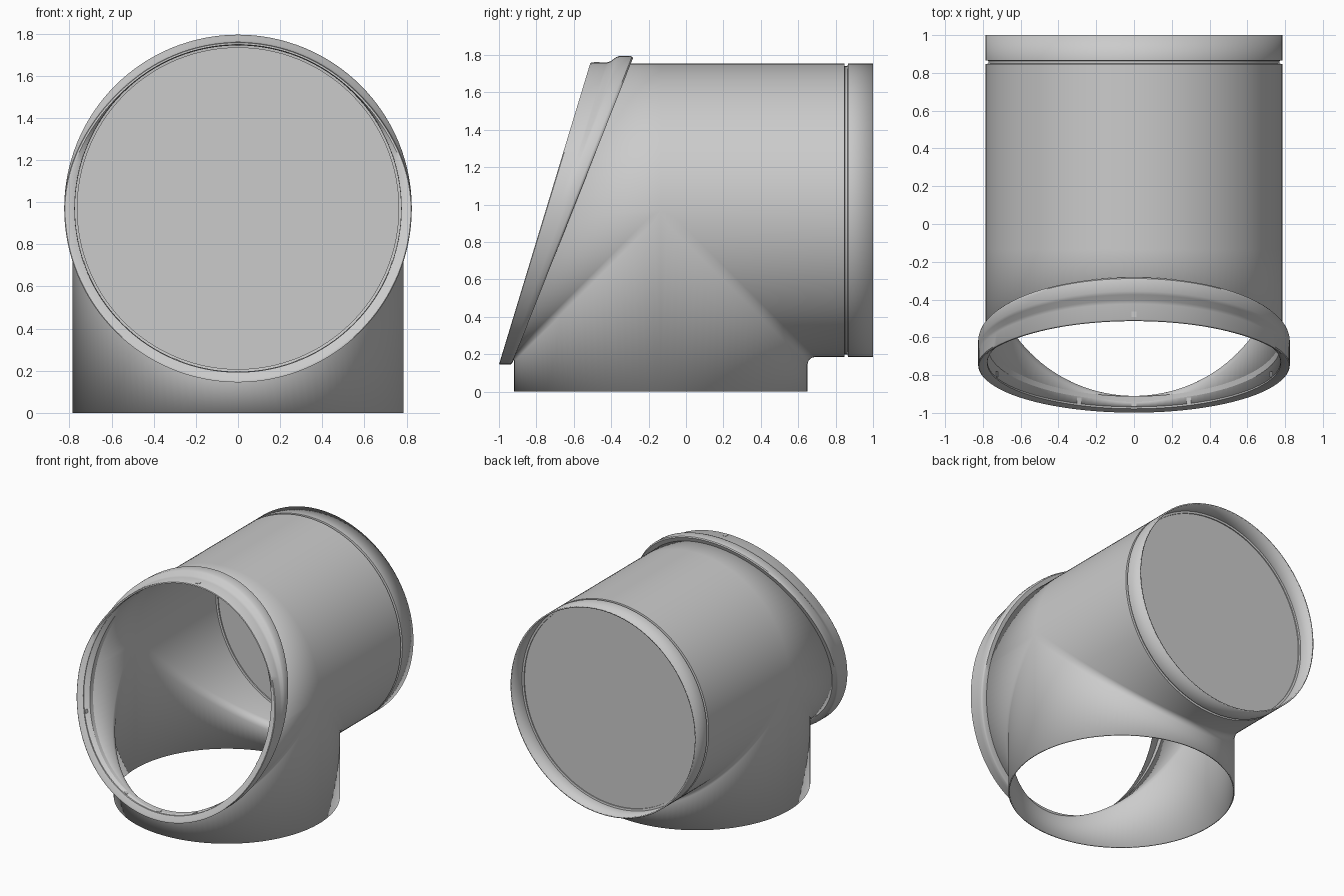
import bpy, bmesh, math
from mathutils import Vector, Matrix

cube = bpy.data.objects.get("Cube")
if cube:
    bpy.data.objects.remove(cube, do_unlink=True)

R, ZC, YC, N = 0.785, 0.97, -0.135, 128   # pipe radius, axis height, branch centre
RIM_R = 0.825

grey = bpy.data.materials.new("plain grey")
grey.use_nodes = True
grey.diffuse_color = (0.6, 0.6, 0.6, 1)
grey.node_tree.nodes["Principled BSDF"].inputs["Base Color"].default_value = (0.6, 0.6, 0.6, 1)


def front_y(z):
    return -1.0 + 0.303 * (z - 0.145)


def rim_back_y(z):
    return -0.93 + 0.396 * (z - 0.15)


def finish(name, bm, smooth=True):
    mesh = bpy.data.meshes.new(name)
    bm.to_mesh(mesh)
    bm.free()
    mesh.materials.append(grey)
    obj = bpy.data.objects.new(name, mesh)
    bpy.context.collection.objects.link(obj)
    if smooth:
        bpy.ops.object.select_all(action='DESELECT')
        obj.select_set(True)
        bpy.context.view_layer.objects.active = obj
        bpy.ops.object.shade_smooth_by_angle(angle=math.radians(35))
    return obj


def strip(bm, pa, pb):
    """Bridge two paths with the same number of points."""
    va, vb = [bm.verts.new(p) for p in pa], [bm.verts.new(p) for p in pb]
    for i in range(len(va) - 1):
        bm.faces.new((va[i], va[i + 1], vb[i + 1], vb[i]))


def around(a, r, y):
    """Point on the horizontal pipe, angle measured from the bottom."""
    return Vector((r * math.sin(a), y, ZC - r * math.cos(a)))


# Back end of the horizontal pipe: groove, then an open collar
BACK = [(1.0, R), (0.866, R), (0.864, 0.77), (0.849, 0.77), (0.847, R)]


def upper_path(a):
    start = front_y(ZC - R * math.cos(a)) + 0.02
    return ([around(a, r, y) for y, r in BACK]
            + [around(a, R, YC), around(a, R, start)])


def elbow(a, side, size):
    """Rounded corner from the horizontal pipe down to the branch mouth."""
    h = max(0.0, R * math.cos(a))
    f = min(size, h)
    x, pts = R * math.sin(a), []
    for k in range(6):
        t = math.radians(18 * k)
        pts.append(Vector((x, YC + side * (h + f * (1 - math.sin(t))),
                           ZC - h - f * (1 - math.cos(t)))))
    return pts + [Vector((x, YC + side * h, 0))]


def back_path(a):
    return [around(a, r, y) for y, r in BACK] + elbow(a, 1, 0.04)


def front_path(a):
    start = front_y(ZC - R * math.cos(a)) + 0.02
    return [around(a, R, start)] + elbow(a, -1, 0.025)


# Hollow tee: horizontal pipe mitred into the vertical branch
bm = bmesh.new()
for i in range(N):
    a, b = 2 * math.pi * i / N, 2 * math.pi * (i + 1) / N
    if math.cos((a + b) / 2) < 0:
        strip(bm, upper_path(a), upper_path(b))
    else:
        strip(bm, back_path(a), back_path(b))
        strip(bm, front_path(a), front_path(b))
bmesh.ops.remove_doubles(bm, verts=bm.verts, dist=1e-5)
bmesh.ops.dissolve_degenerate(bm, edges=bm.edges, dist=1e-6)
bmesh.ops.recalc_face_normals(bm, faces=bm.faces)
top = max(bm.faces, key=lambda f: f.calc_center_median().z)
if top.normal.z < 0:
    bmesh.ops.reverse_faces(bm, faces=bm.faces)
tee = finish("tee_pipe", bm)
wall = tee.modifiers.new("wall", 'SOLIDIFY')
wall.thickness = 0.01
wall.offset = -1

# Slanted front rim, wide and stepped at the top, narrow at the bottom
bm = bmesh.new()


def rim_section(a):
    w = min(1.0, max(0.0, -math.cos(a) / 0.8))
    w = w * w * (3 - 2 * w)
    lip = RIM_R - 0.035 * w
    section = [(0, 0.778), (0, 0.815), (0.04, RIM_R - 0.003), (0.1, RIM_R),
               (0.35, RIM_R), (0.42, RIM_R - 0.007 * w), (0.52, lip + 0.006 * w),
               (0.6, lip), (0.97, lip), (1, lip - 0.004), (1, lip - 0.012),
               (0.9, 0.777), (0, 0.774), (0, 0.778)]
    pts = []
    for t, r in section:
        z = ZC - r * math.cos(a)
        pts.append(around(a, r, rim_back_y(z) * (1 - t) + front_y(z) * t))
    return pts


for i in range(N):
    strip(bm, rim_section(2 * math.pi * i / N), rim_section(2 * math.pi * (i + 1) / N))
bmesh.ops.remove_doubles(bm, verts=bm.verts, dist=1e-5)
bmesh.ops.recalc_face_normals(bm, faces=bm.faces)
finish("front_rim", bm)

# Flat closing disc inside the back collar
bm = bmesh.new()
bmesh.ops.create_cone(bm, cap_ends=True, segments=N, radius1=0.766, radius2=0.766, depth=0.012,
                      matrix=Matrix.Translation((0, 0.857, ZC)) @ Matrix.Rotation(math.pi / 2, 4, 'X'))
finish("back_disc", bm)

# Small locating tabs inside the rim
bm = bmesh.new()
for deg in (-70, -22, 0, 22, 70, 180):
    a = math.radians(deg)
    p = around(a, 0.782, front_y(ZC - 0.782 * math.cos(a)) + 0.035)
    bmesh.ops.create_cube(bm, size=1, matrix=Matrix.Translation(p) @ Matrix.Rotation(-a, 4, 'Y')
                          @ Matrix.Diagonal((0.025, 0.03, 0.02, 1)))
finish("rim_tabs", bm, smooth=False)
